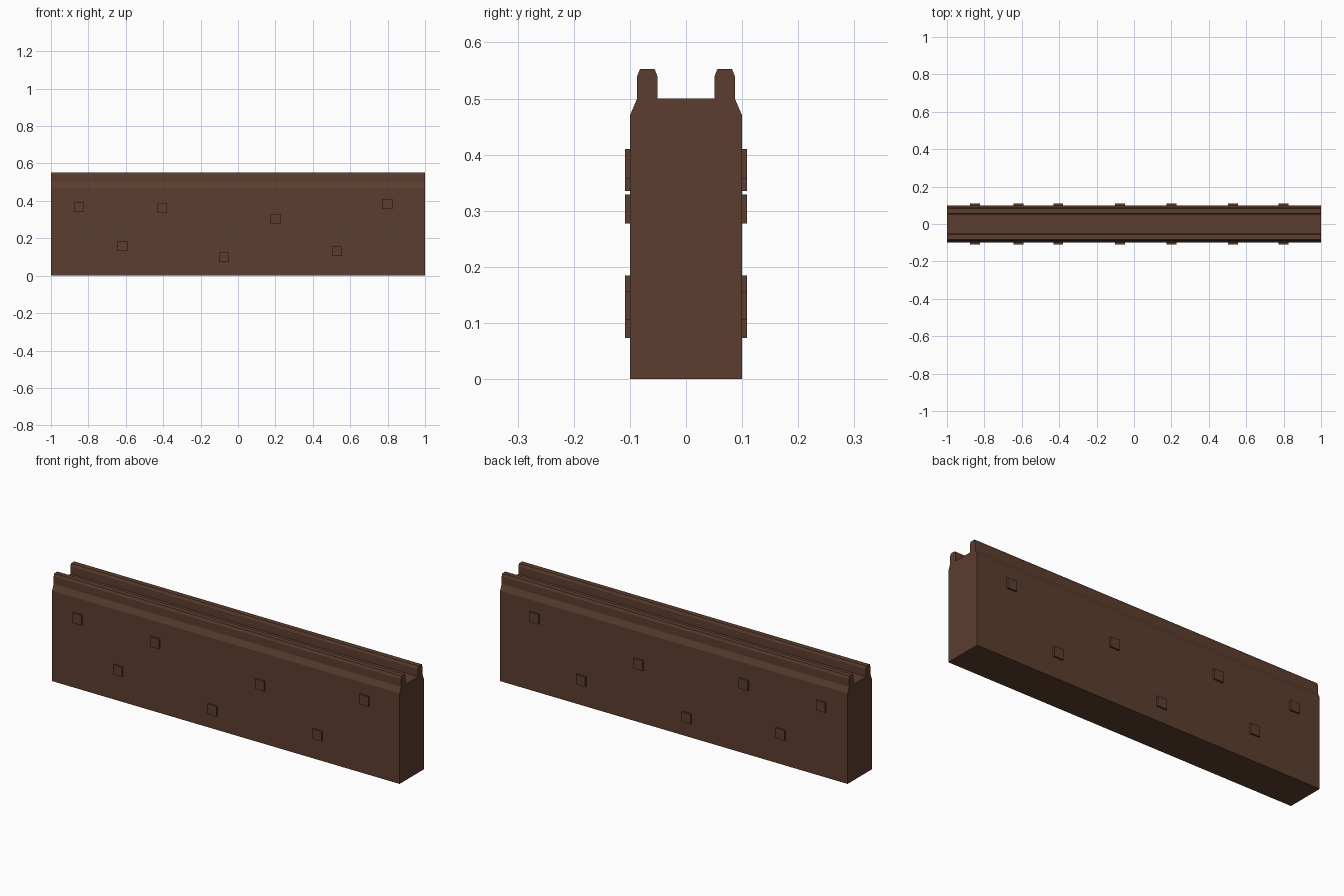
import bpy, bmesh
from mathutils import Matrix, Vector

if "Cube" in bpy.data.objects:
    bpy.data.objects.remove(bpy.data.objects["Cube"])

brown = bpy.data.materials.new("dark brown wood")
brown.diffuse_color = (0.107, 0.0467, 0.0273, 1)
brown.use_nodes = True
brown.node_tree.nodes["Principled BSDF"].inputs["Base Color"].default_value = brown.diffuse_color


def finish(name, bm):
    bmesh.ops.recalc_face_normals(bm, faces=bm.faces)
    mesh = bpy.data.meshes.new(name)
    bm.to_mesh(mesh)
    bm.free()
    mesh.materials.append(brown)
    obj = bpy.data.objects.new(name, mesh)
    bpy.context.collection.objects.link(obj)
    return obj


# Wall body with two chamfered top rails: half profile (y, z), mirrored, extruded along x
half = [(0.1, 0), (0.1, 0.47), (0.087, 0.5), (0.087, 0.54), (0.082, 0.553),
        (0.056, 0.553), (0.051, 0.54), (0.051, 0.5)]
profile = half + [(-y, z) for y, z in reversed(half)]
bm = bmesh.new()
face = bm.faces.new([bm.verts.new((-1, y, z)) for y, z in profile])
ext = bmesh.ops.extrude_face_region(bm, geom=[face], use_keep_orig=True)
bmesh.ops.translate(bm, vec=(2, 0, 0),
                    verts=[v for v in ext["geom"] if isinstance(v, bmesh.types.BMVert)])
finish("wall_body", bm)

# Square pegs scattered on both long sides
pegs = [(-0.85, 0.366), (-0.617, 0.159), (-0.405, 0.361), (-0.075, 0.099),
        (0.2, 0.303), (0.53, 0.131), (0.8, 0.384)]
for side, label in ((-1, "front"), (1, "back")):
    bm = bmesh.new()
    for x, z in pegs:
        bmesh.ops.create_cube(bm, size=1, matrix=Matrix.LocRotScale(
            Vector((x, side * 0.0995, z)), None, Vector((0.053, 0.019, 0.052))))
    finish(label + "_pegs", bm)
